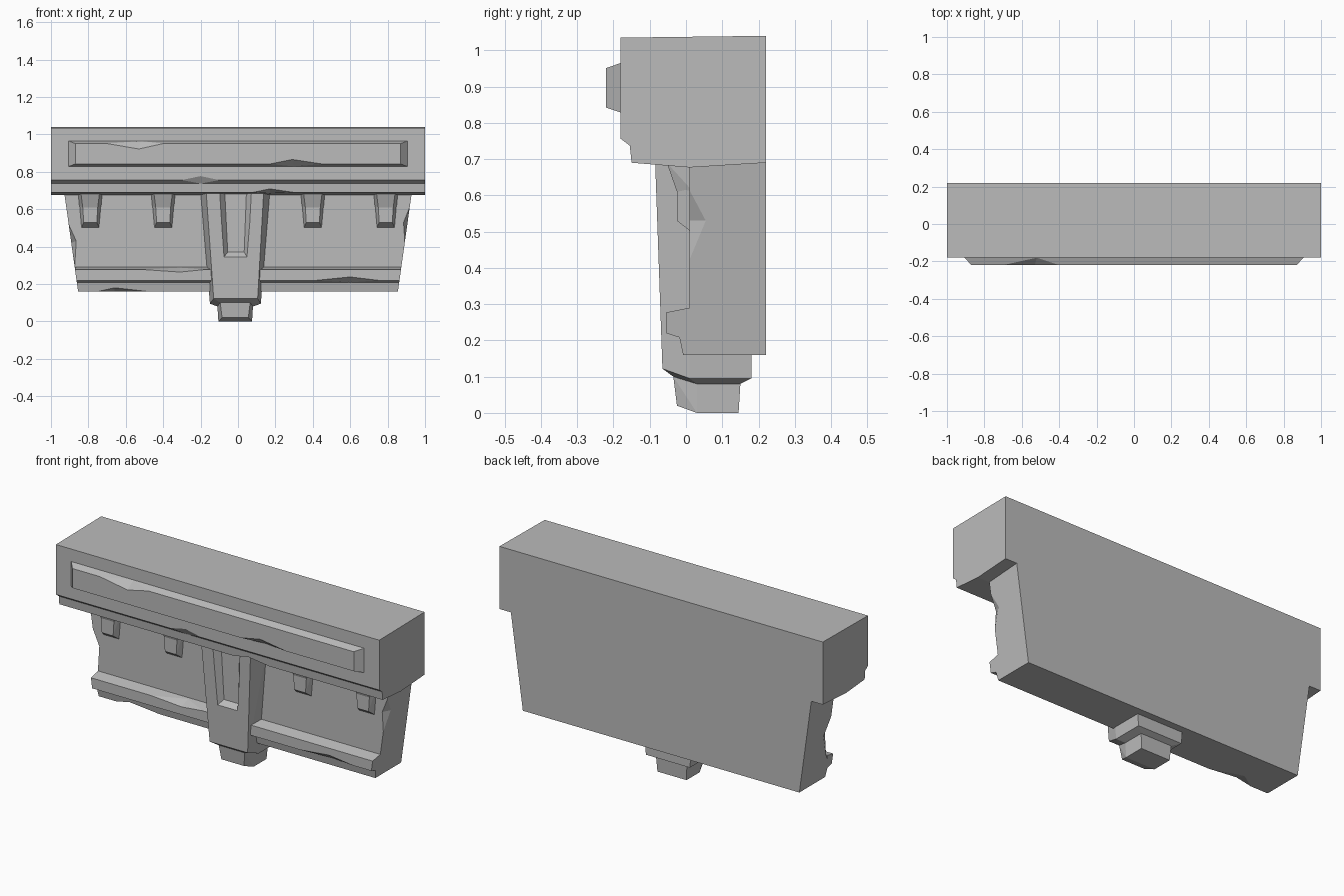
import bpy
import bmesh
from mathutils import Vector

cube = bpy.data.objects.get("Cube")
if cube:
    bpy.data.objects.remove(cube, do_unlink=True)

GREY = (0.5, 0.5, 0.5, 1.0)
stone = bpy.data.materials.new("grey_stone")
stone.use_nodes = True
stone.diffuse_color = GREY
stone.node_tree.nodes["Principled BSDF"].inputs["Base Color"].default_value = GREY


def finish(name, bm):
    bmesh.ops.recalc_face_normals(bm, faces=bm.faces)
    mesh = bpy.data.meshes.new(name)
    bm.to_mesh(mesh)
    bm.free()
    mesh.materials.append(stone)
    obj = bpy.data.objects.new(name, mesh)
    bpy.context.scene.collection.objects.link(obj)
    return obj


def hull(name, points):
    """Convex block around a few corner points."""
    bm = bmesh.new()
    for p in points:
        bm.verts.new(p)
    result = bmesh.ops.convex_hull(bm, input=bm.verts)
    loose = [v for v in result["geom_interior"] if isinstance(v, bmesh.types.BMVert)]
    bmesh.ops.delete(bm, geom=loose, context="VERTS")
    bmesh.ops.dissolve_limit(bm, angle_limit=0.01, verts=bm.verts, edges=bm.edges)
    return finish(name, bm)


def prism(name, profile, half_width):
    """Side profile of (y, z) points, stretched along x to half_width(z)."""
    bm = bmesh.new()
    left = [bm.verts.new((half_width(z), y, z)) for y, z in profile]
    right = [bm.verts.new((-half_width(z), y, z)) for y, z in profile]
    bm.faces.new(left)
    bm.faces.new(right[::-1])
    for i in range(len(profile)):
        j = (i + 1) % len(profile)
        bm.faces.new((left[i], right[i], right[j], left[j]))
    return finish(name, bm)


def cut(target, cutter):
    cutter.hide_render = True
    mod = target.modifiers.new("cut", "BOOLEAN")
    mod.operation = "DIFFERENCE"
    mod.solver = "EXACT"
    mod.object = cutter
    graph = bpy.context.evaluated_depsgraph_get()
    mesh = bpy.data.meshes.new_from_object(target.evaluated_get(graph))
    target.modifiers.clear()
    target.data = mesh
    bpy.data.objects.remove(cutter, do_unlink=True)


def chip(target, a, b, c, d):
    """Break a notch out of edge a-b, reaching c on one face and d on the other."""
    a, b, c, d = (Vector(p) for p in (a, b, c, d))
    outside = (a + b) / 2 + ((a + b) / 2 - c)
    cone = [d + (p - d) * 1.3 for p in (a, b, c, outside)]
    cut(target, hull("chip_cutter", cone + [d]))


def section(z_front, z_back, narrow, wide, front, mid, back):
    """Six-sided cross-section: flat front, splayed corners, square back."""
    return ([(x, front, z_front) for x in narrow]
            + [(x, y, z_back) for x in wide for y in (mid, back)])


# Upper beam with a stepped lip
beam = prism("upper_beam", [(-0.18, 1.035), (0.22, 1.04), (0.22, 0.69), (0.01, 0.677),
                            (-0.15, 0.69), (-0.155, 0.737), (-0.18, 0.756)], lambda z: 1.0)
chip(beam, (-0.3, -0.18, 0.756), (-0.1, -0.18, 0.756), (-0.2, -0.18, 0.777), (-0.2, -0.155, 0.737))
chip(beam, (0.08, -0.15, 0.69), (0.3, -0.15, 0.69), (0.17, -0.15, 0.708), (0.17, -0.09, 0.685))

# Bevelled panel on the beam
panel = hull("beam_panel",
             [(s * 0.91, -0.175, z) for s in (-1, 1) for z in (0.827, 0.967)]
             + [(s * 0.87, -0.22, z) for s in (-1, 1) for z in (0.842, 0.951)])
chip(panel, (-0.7, -0.22, 0.951), (-0.4, -0.22, 0.951), (-0.53, -0.22, 0.922), (-0.52, -0.18, 0.965))
chip(panel, (0.17, -0.22, 0.842), (0.45, -0.22, 0.842), (0.29, -0.22, 0.866), (0.3, -0.18, 0.829))

# Tapered wall with the ledge along its foot
wall = prism("wall", [(0.22, 0.16), (0.22, 0.69), (0.01, 0.69), (0.01, 0.29), (-0.055, 0.277),
                      (-0.055, 0.22), (-0.018, 0.208), (-0.008, 0.16)],
             lambda z: 0.855 + 0.14 * (z - 0.16))
chip(wall, (-0.5, -0.055, 0.277), (-0.18, -0.055, 0.277), (-0.31, -0.055, 0.264), (-0.31, 0.0, 0.288))
chip(wall, (0.42, -0.055, 0.22), (0.75, -0.055, 0.22), (0.6, -0.055, 0.238), (0.6, -0.02, 0.209))
chip(wall, (-0.75, -0.008, 0.16), (-0.48, -0.008, 0.16), (-0.66, -0.012, 0.18), (-0.66, 0.05, 0.16))
chip(wall, (0.919, 0.01, 0.615), (0.892, 0.01, 0.42), (0.885, 0.01, 0.53), (0.907, 0.055, 0.53))
chip(wall, (-0.906, 0.01, 0.52), (-0.873, 0.01, 0.295), (-0.865, 0.01, 0.43), (-0.892, 0.06, 0.42))

# Small brackets under the beam
for i, cx in enumerate((-0.79, -0.4, 0.4, 0.79)):
    for part, rows in (
            ("top", [(0.067, 0.02, 0.69), (0.06, 0.02, 0.61), (0.05, -0.053, 0.69), (0.04, -0.025, 0.61)]),
            ("foot", [(0.067, 0.02, 0.69), (0.05, 0.02, 0.495), (0.045, -0.025, 0.69), (0.035, -0.025, 0.53)])):
        hull(f"bracket_{part}_{i + 1}", [(cx + s * w, y, z) for w, y, z in rows for s in (-1, 1)])

# Central keystone with a sunken front
neck = section(0.1, 0.08, (-0.095, 0.065), (-0.11, 0.08), -0.035, 0.03, 0.15)
keystone = hull("keystone",
                section(0.69, 0.69, (-0.17, 0.137), (-0.2, 0.17), -0.085, 0.01, 0.18)
                + section(0.122, 0.095, (-0.13, 0.105), (-0.15, 0.122), -0.065, 0.01, 0.18)
                + neck)
inner = [Vector(p) for p in ((-0.072, -0.05, 0.72), (0.046, -0.05, 0.72),
                             (-0.055, -0.045, 0.37), (0.033, -0.045, 0.37))]
rim = [Vector(p) for p in ((-0.1, -0.086, 0.72), (0.073, -0.086, 0.72),
                           (-0.075, -0.073, 0.345), (0.048, -0.073, 0.345))]
cut(keystone, hull("recess_cutter", inner + [r * 2 - p for r, p in zip(rim, inner)]))

# Pendant tip below the keystone
hull("keystone_tip",
     neck + section(0.02, 0.0, (-0.085, 0.055), (-0.105, 0.075), -0.025, 0.03, 0.145))
